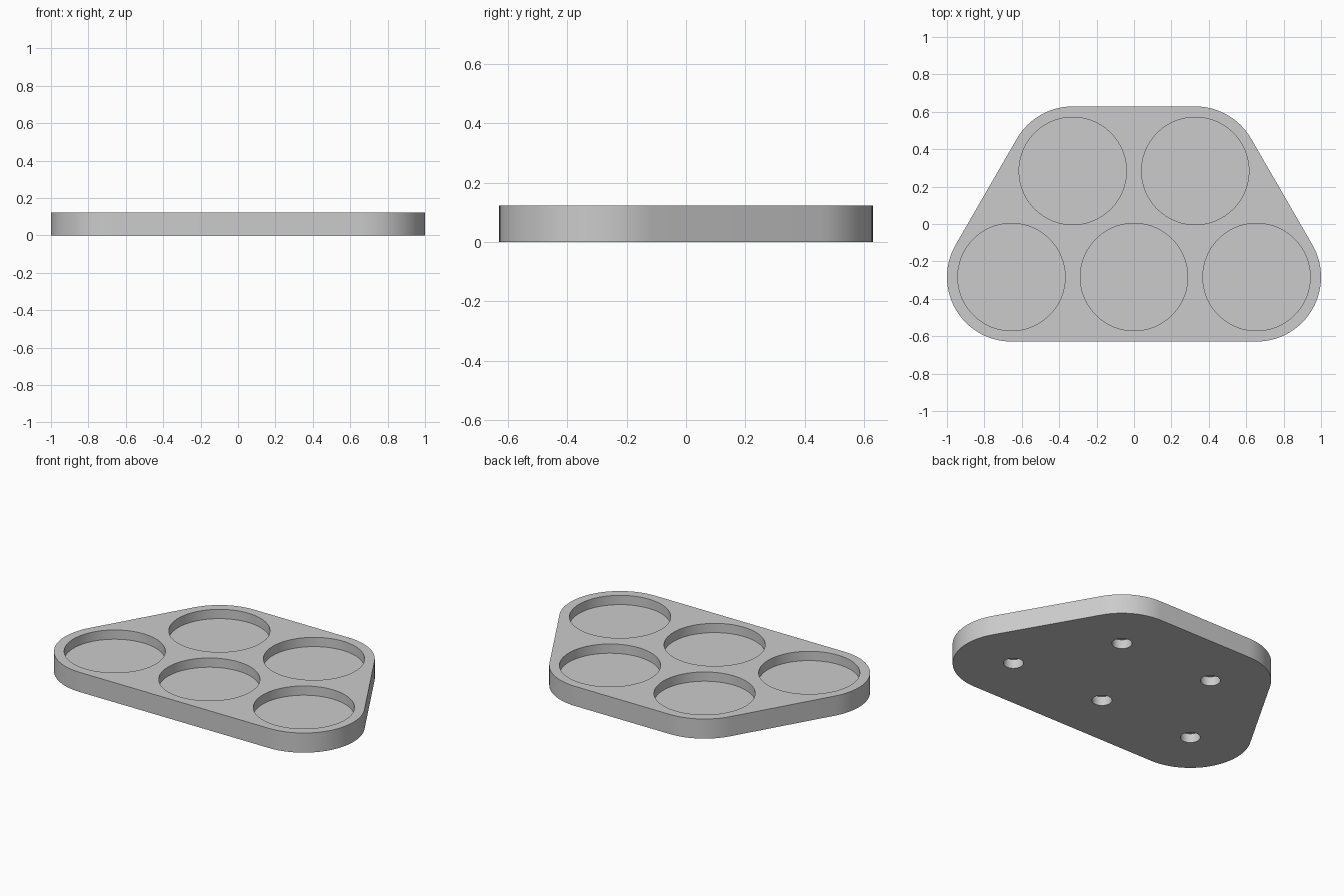
import bpy, bmesh
from math import cos, sin, pi, radians

if "Cube" in bpy.data.objects:
    bpy.data.objects.remove(bpy.data.objects["Cube"])

PITCH = 0.655              # spacing of the round pockets
ROW = PITCH * sin(pi / 3) / 2
CORNER = 1 - PITCH         # outline corner radius
HEIGHT, POCKET_DEPTH, HOLE_DEPTH = 0.123, 0.058, 0.057
CENTRES = [(-PITCH, -ROW), (0, -ROW), (PITCH, -ROW), (-PITCH / 2, ROW), (PITCH / 2, ROW)]

grey = bpy.data.materials.new("grey plastic")
grey.use_nodes = True
grey.diffuse_color = (0.6, 0.6, 0.6, 1)
grey.node_tree.nodes["Principled BSDF"].inputs["Base Color"].default_value = grey.diffuse_color


def prism(name, points, z0, z1):
    """Extrude a closed outline between two heights."""
    bm = bmesh.new()
    base = bm.faces.new([bm.verts.new((x, y, z0)) for x, y in points])
    top = bmesh.ops.extrude_face_region(bm, geom=[base])["geom"]
    bmesh.ops.translate(bm, vec=(0, 0, z1 - z0),
                        verts=[v for v in top if isinstance(v, bmesh.types.BMVert)])
    bmesh.ops.recalc_face_normals(bm, faces=bm.faces)
    mesh = bpy.data.meshes.new(name)
    bm.to_mesh(mesh)
    bm.free()
    mesh.materials.append(grey)
    obj = bpy.data.objects.new(name, mesh)
    bpy.context.collection.objects.link(obj)
    return obj


def arc(cx, cy, radius, start, end, steps):
    angles = [radians(start + (end - start) * i / steps) for i in range(steps + 1)]
    return [(cx + radius * cos(a), cy + radius * sin(a)) for a in angles]


# Rounded trapezoid body
corners = [(PITCH, -ROW, -90, 30), (PITCH / 2, ROW, 30, 90),
           (-PITCH / 2, ROW, 90, 150), (-PITCH, -ROW, 150, 270)]
outline = []
for x, y, start, end in corners:
    outline += arc(x, y, CORNER, start, end, (end - start) // 4)
tray = prism("tray", outline, 0, HEIGHT)


def cut(name, radius, z0, z1, steps):
    """Cut a round recess at every pocket centre."""
    for x, y in CENTRES:
        cutter = prism(name, arc(x, y, radius, 0, 360, steps)[:-1], z0, z1)
        cutter.hide_render = True
        mod = tray.modifiers.new(name, "BOOLEAN")
        mod.operation = "DIFFERENCE"
        mod.solver = "EXACT"
        mod.object = cutter
        bpy.context.view_layer.objects.active = tray
        bpy.ops.object.modifier_apply(modifier=mod.name)
        bpy.data.objects.remove(cutter)


# Wide pockets on top, small blind holes underneath
cut("pocket", 0.287, HEIGHT - POCKET_DEPTH, HEIGHT + 0.1, 96)
cut("magnet_hole", 0.057, -0.1, HOLE_DEPTH, 48)

# Smooth round walls with sharp rims
bpy.ops.object.select_all(action="DESELECT")
tray.select_set(True)
bpy.context.view_layer.objects.active = tray
bpy.ops.object.shade_smooth_by_angle(angle=radians(30))
